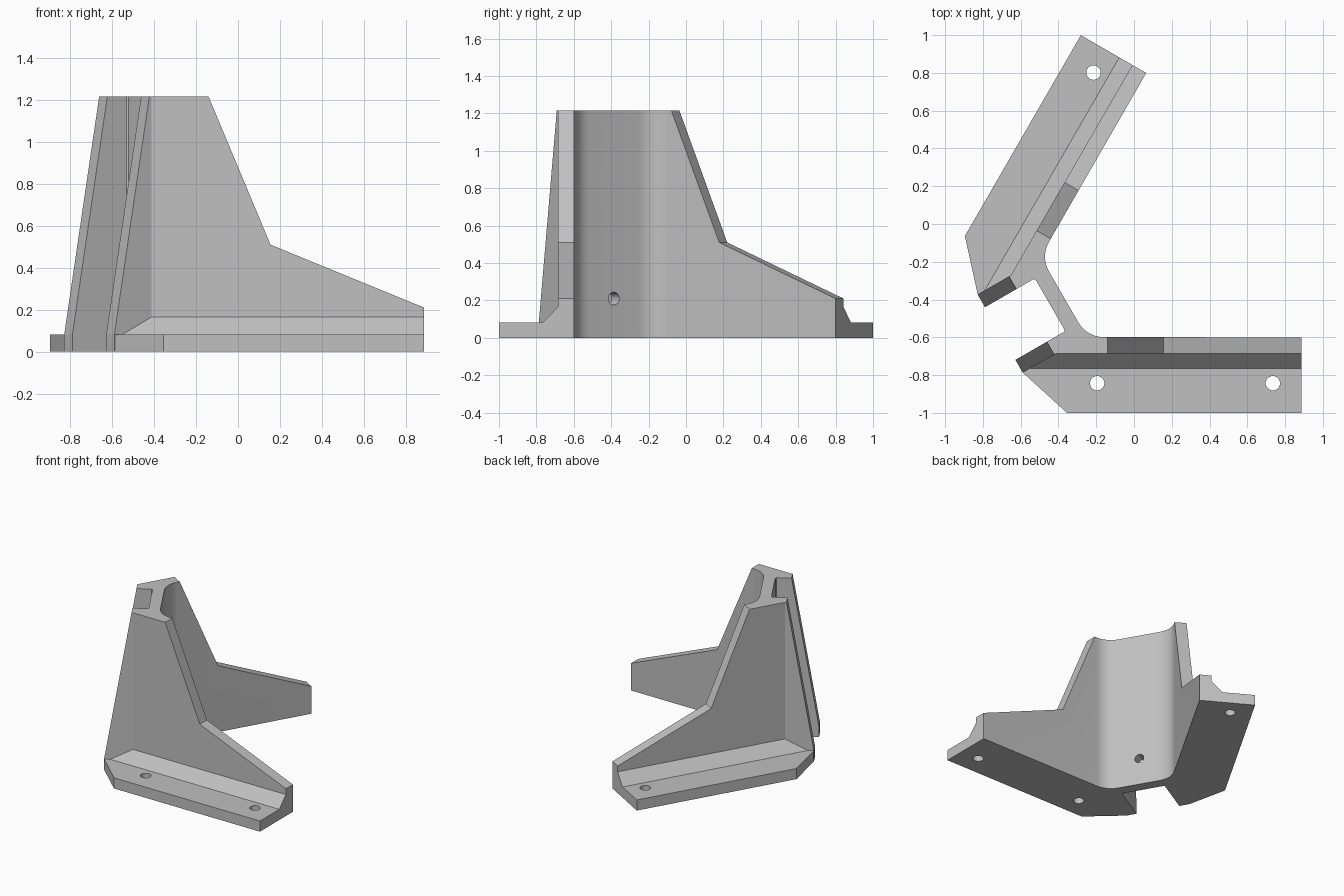
import bpy, bmesh, math
from mathutils import Matrix, Vector

old = bpy.data.objects.get("Cube")
if old:
    bpy.data.objects.remove(old, do_unlink=True)

# Both legs spread 30 degrees either side of a symmetry axis starting at APEX
APEX = Vector((-0.743, -0.6, 0))
AXIS = Matrix.Translation(APEX) @ Matrix.Rotation(math.radians(30), 4, 'Z')
SPIN = AXIS.to_3x3()
MIRROR = AXIS @ Matrix.Scale(-1, 4, (0, 1, 0)) @ AXIS.inverted()
LEGS = ((Matrix.Identity(4), 0.887), (MIRROR, 0.873))
HEIGHT = 1.215

SHADE = (0.53, 0.53, 0.53, 1)
grey = bpy.data.materials.new("light_grey")
grey.use_nodes = True
grey.diffuse_color = SHADE
grey.node_tree.nodes["Principled BSDF"].inputs["Base Color"].default_value = SHADE


def prism(points, direction):
    """Closed solid made by sweeping a planar polygon along a direction."""
    bm = bmesh.new()
    base = [bm.verts.new(p) for p in points]
    top = [bm.verts.new(Vector(p) + Vector(direction)) for p in points]
    bm.faces.new(base)
    bm.faces.new(reversed(top))
    for i in range(len(base)):
        bm.faces.new((base[i - 1], top[i - 1], top[i], base[i]))
    return bm


def cut(bm, point, normal):
    """Slice away everything on the normal's side and cap the cut."""
    geom = bm.verts[:] + bm.edges[:] + bm.faces[:]
    bmesh.ops.bisect_plane(bm, geom=geom, plane_co=point, plane_no=normal, clear_outer=True)
    bmesh.ops.holes_fill(bm, edges=[e for e in bm.edges if e.is_boundary], sides=0)


def finish(bm, name, matrix):
    bm.transform(matrix)
    bmesh.ops.recalc_face_normals(bm, faces=bm.faces)
    mesh = bpy.data.meshes.new(name)
    bm.to_mesh(mesh)
    bm.free()
    mesh.materials.append(grey)
    obj = bpy.data.objects.new(name, mesh)
    bpy.context.collection.objects.link(obj)
    return obj


def combine(target, tool, operation):
    mod = target.modifiers.new("join", 'BOOLEAN')
    mod.operation, mod.object, mod.solver = operation, tool, 'EXACT'
    graph = bpy.context.evaluated_depsgraph_get()
    mesh = bpy.data.meshes.new_from_object(target.evaluated_get(graph))
    target.modifiers.clear()
    target.data = mesh
    bpy.data.objects.remove(tool, do_unlink=True)
    # Weld slivers so that the next operation gets a clean solid
    bm = bmesh.new()
    bm.from_mesh(mesh)
    bmesh.ops.remove_doubles(bm, verts=bm.verts, dist=0.0003)
    bmesh.ops.dissolve_degenerate(bm, edges=bm.edges, dist=0.0001)
    bm.to_mesh(mesh)
    bm.free()


def drill(target, matrix, radius, length):
    bm = bmesh.new()
    bmesh.ops.create_cone(bm, cap_ends=True, segments=48, radius1=radius, radius2=radius, depth=length)
    combine(target, finish(bm, "drill", matrix), 'DIFFERENCE')


def axial(x, y):
    """Distance along the axis and outward from it."""
    p = AXIS.inverted() @ Vector((x, y, 0))
    return p.x, -p.y


# Upright core: clamp cheeks, walls and the filleted web between them
fillet = [(0.584 - 0.156 * math.cos(a), 0.156 + 0.156 * math.sin(a))
          for a in (math.radians(7.5 * i) for i in range(8, -1, -1))]


def half_outline(end):
    return [(0.345, 0.153), (0.337, 0.161), (0.04, 0.161), (0.04, 0.239), (0.243, 0.239),
            axial(end, -0.685), axial(end, -0.6)] + fillet


front_half, back_half = (half_outline(end) for _, end in LEGS)
outline = [(u, -v, 0) for u, v in front_half] + [(u, v, 0) for u, v in reversed(back_half)]
bracket = finish(prism(outline, (0, 0, HEIGHT)), "corner_bracket", AXIS)

# Screw holes through the web
for z in (0.21, 1.09):
    drill(bracket, AXIS @ Matrix.Translation((0.4, 0, z)) @ Matrix.Rotation(math.pi / 2, 4, 'Y'), 0.034, 0.3)

# Leaning front edge of the clamp cheeks
lean = [(0.04, 0.082), (0.232, HEIGHT), (0.248, 1.31), (-0.1, 1.31), (-0.1, 0.082)]
combine(bracket, finish(prism([(u, -0.5, z) for u, z in lean], (0, 1, 0)), "lean_cutter", AXIS), 'DIFFERENCE')

# Stepped taper along the top of each wall
for side, end in LEGS:
    taper = [(-0.179, 1.31), (-0.14, HEIGHT), (0.155, 0.51), (end, 0.21), (1.1, 0.122), (1.1, 1.31)]
    wedge = prism([(x, -0.8, z) for x, z in taper], (0, 0.3, 0))
    combine(bracket, finish(wedge, "taper_cutter", side), 'DIFFERENCE')

# Foot flanges: sloped root, clipped corner, nose buried in the cheek, two screw holes
for side, end in LEGS:
    profile = [(-1, 0), (-1, 0.082), (-0.765, 0.082), (-0.685, 0.165), (-0.65, 0.165), (-0.65, 0)]
    foot = prism([(-0.9, y, z) for y, z in profile], (0.9 + end, 0, 0))
    cut(foot, (-0.355, -1, 0), (-0.213, -0.233, 0))
    cut(foot, AXIS @ Vector((0, -0.2, 0)), SPIN @ Vector((0, 1, 0)))
    cut(foot, AXIS @ Vector((0.042, 0, 0)), SPIN @ Vector((-1, 0, 0)))
    flange = finish(foot, "foot_flange", side)
    for x in (-0.195, 0.735):
        drill(flange, side @ Matrix.Translation((x, -0.843, 0)), 0.038, 0.4)
    combine(bracket, flange, 'UNION')

bpy.ops.object.select_all(action='DESELECT')
bracket.select_set(True)
bpy.context.view_layer.objects.active = bracket
bpy.ops.object.shade_smooth_by_angle(angle=math.radians(9))
